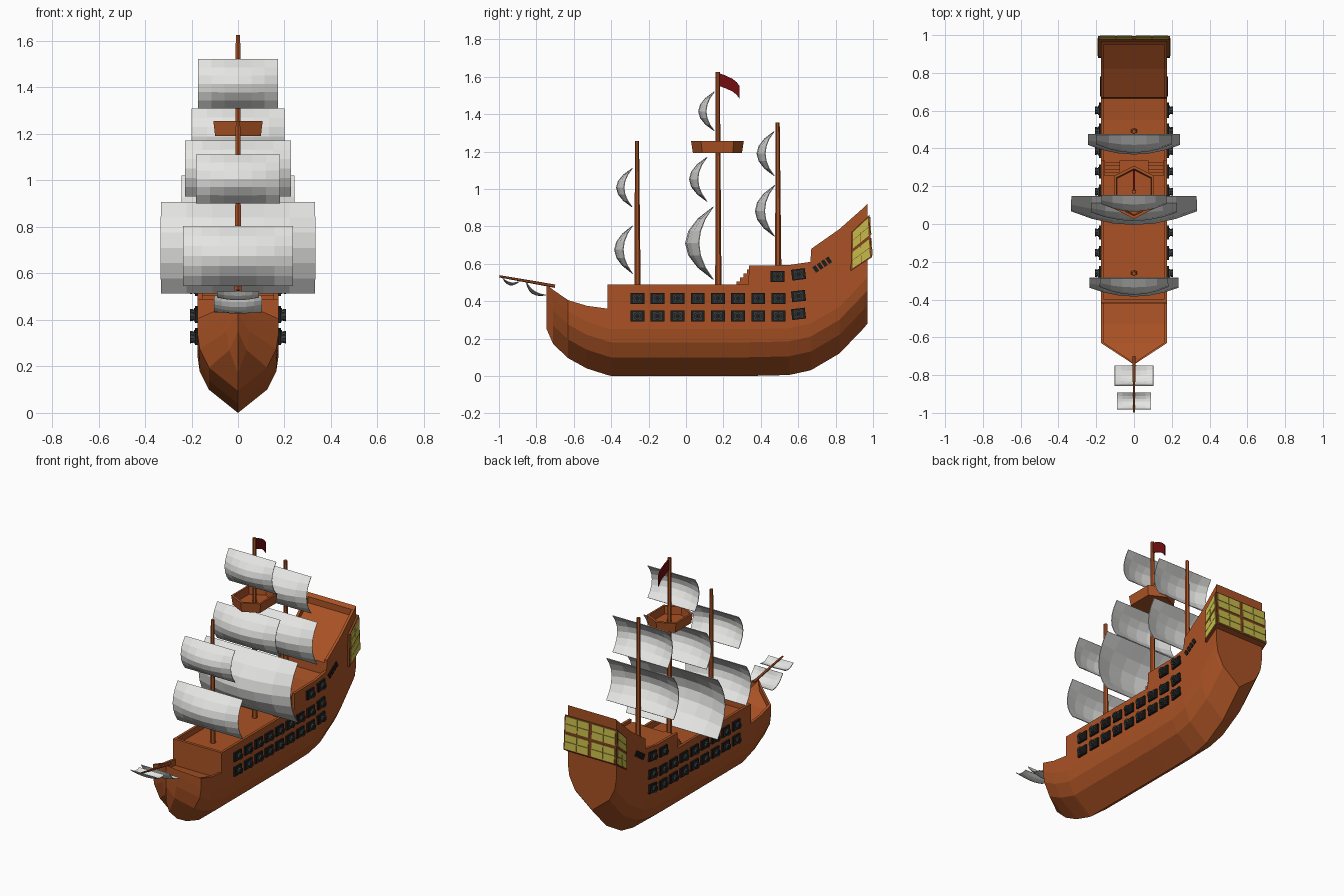
import bpy, bmesh, math
from mathutils import Vector, Matrix

if "Cube" in bpy.data.objects:
    bpy.data.objects.remove(bpy.data.objects["Cube"])


def material(name, r, g, b):
    m = bpy.data.materials.new(name)
    m.diffuse_color = (r, g, b, 1)
    m.use_nodes = True
    m.node_tree.nodes["Principled BSDF"].inputs["Base Color"].default_value = m.diffuse_color
    return m


WOOD = material("wood brown", 0.40, 0.085, 0.018)
TRIM = material("dark trim brown", 0.22, 0.05, 0.012)
SAIL = material("sail white", 0.78, 0.78, 0.77)
BLACK = material("port black", 0.012, 0.012, 0.012)
IRON = material("iron grey", 0.04, 0.045, 0.045)
GLASS = material("window yellow", 0.56, 0.50, 0.07)
RED = material("flag red", 0.17, 0.004, 0.005)


def finish(name, bm, mat, thick=0):
    if not thick:
        bmesh.ops.recalc_face_normals(bm, faces=bm.faces)
    me = bpy.data.meshes.new(name)
    bm.to_mesh(me)
    bm.free()
    me.materials.append(mat)
    ob = bpy.data.objects.new(name, me)
    bpy.context.collection.objects.link(ob)
    if thick:
        s = ob.modifiers.new("thickness", "SOLIDIFY")
        s.thickness, s.offset = thick, 0
    return ob


def add_box(bm, centre, size, tilt=0):
    mat = (Matrix.Translation(centre) @ Matrix.Rotation(tilt, 4, 'X')
           @ Matrix.Diagonal((*size, 1)))
    bmesh.ops.create_cube(bm, size=1, matrix=mat)


def add_rod(bm, a, b, r1, r2, sides):
    a, b = Vector(a), Vector(b)
    mat = (Matrix.Translation((a + b) / 2)
           @ (b - a).to_track_quat('Z', 'Y').to_matrix().to_4x4())
    bmesh.ops.create_cone(bm, cap_ends=True, segments=sides, radius1=r1, radius2=r2,
                          depth=(b - a).length, matrix=mat)


def add_grid(bm, rows):
    vs = [[bm.verts.new(p) for p in row] for row in rows]
    for r, s in zip(vs, vs[1:]):
        for i in range(len(r) - 1):
            bm.faces.new((r[i], r[i + 1], s[i + 1], s[i]))
    return vs


# Hull: cross-sections along y as (y, keel, width factor, rim height, deck height)
stations = [(-.745, .25, 0, .49, .47), (-.71, .17, .3, .46, .42), (-.63, .095, 1, .405, .365),
            (-.53, .04, 1, .375, .335), (-.42, .005, 1, .36, .32), (-.419, .005, 1, .49, .49),
            (-.40, 0, 1, .49, .49), (-.399, 0, 1, .49, .45), (.335, 0, 1, .49, .45),
            (.336, 0, 1, .59, .57), (.55, .005, 1, .593, .573), (.665, .03, 1, .61, .585),
            (.67, .032, 1, .68, .66), (.82, .12, 1, .785, .755), (.95, .255, 1, .90, .86),
            (.951, .256, 1, .90, .90), (.97, .28, 1, .92, .92)]
bm = bmesh.new()
rings = []
for y, k, w, top, deck in stations:
    half = [(.125 * w, k + .1), (.165 * w, k + .18), (.175 * w, min(k + .25, top - .01)),
            (.175 * w, top), (max(.175 * w - .017, 0), top), (max(.175 * w - .017, 0), deck)]
    sec = [(0, k)] + half + [(-x, z) for x, z in reversed(half)]
    rings.append([bm.verts.new((x, y, z)) for x, z in sec])
n = len(rings[0])
for a, b in zip(rings, rings[1:]):
    for i in range(n):
        j = (i + 1) % n
        bm.faces.new((a[i], a[j], b[j], b[i]))
bm.faces.new(rings[-1])
bmesh.ops.remove_doubles(bm, verts=bm.verts, dist=0.0004)
finish("hull", bm, WOOD)

# Stairs on both sides up to the half deck
bm = bmesh.new()
for side in (-1, 1):
    for i in range(5):
        top = .485 + .021 * i
        add_box(bm, (side * .115, .262 + .018 * i, (top + .44) / 2), (.08, .018, top - .44))
finish("deck_stairs", bm, WOOD)

# Masts and bowsprit
for name, y, base, top in (("fore_mast", -.262, .44, 1.255), ("main_mast", .17, .44, 1.625),
                           ("mizzen_mast", .49, .56, 1.355)):
    bm = bmesh.new()
    add_rod(bm, (0, y + .003, base), (0, y, top), .017, .011, 6)
    finish(name, bm, WOOD)
bm = bmesh.new()
add_rod(bm, (0, -.70, .48), (0, -.998, .533), .009, .006, 6)
finish("bowsprit", bm, WOOD)

# Crow's nest: open hexagonal tub
bm = bmesh.new()
hexa = [(0, -1), (1, -.62), (1, .62), (0, 1), (-1, .62), (-1, -.62)]
loops = []
for s, z in ((.93, 1.192), (1, 1.255), (.88, 1.255), (.84, 1.205)):
    loops.append([bm.verts.new((.106 * s * x, .168 + .141 * s * y, z)) for x, y in hexa])
for a, b in zip(loops, loops[1:]):
    for i in range(6):
        bm.faces.new((a[i], a[(i + 1) % 6], b[(i + 1) % 6], b[i]))
bm.faces.new(loops[0])
bm.faces.new(loops[-1])
finish("crows_nest", bm, WOOD)


# Sails: straight top and bottom edges, belly blown forward
def sail(name, half, a, b, depth, rows=6, cols=6):
    a, b = Vector(a), Vector(b)
    d = b - a
    out = Vector((d.y, -d.x)).normalized()
    grid = []
    for r in range(rows + 1):
        t = r / rows
        row = []
        for c in range(cols + 1):
            u = 2 * c / cols - 1
            p = a + d * t + out * depth * math.sin(math.pi * t) ** .85 * (1 - .48 * u * u)
            row.append((half * u, p.x, p.y))
        grid.append(row)
    bm = bmesh.new()
    add_grid(bm, grid)
    finish(name, bm, SAIL, .004)


for name, half, y, top, bottom, depth in (
        ("fore_lower_sail", .236, -.285, .803, .547, .097),
        ("fore_upper_sail", .181, -.287, 1.11, .903, .085),
        ("main_lower_sail", .332, .147, .905, .515, .15),
        ("main_middle_sail", .228, .113, 1.17, .933, .095),
        ("main_top_sail", .171, .152, 1.52, 1.31, .085),
        ("mizzen_lower_sail", .243, .475, 1.02, .745, .105),
        ("mizzen_upper_sail", .2, .472, 1.308, 1.07, .093)):
    sail(name, half, (y, top), (y, bottom), depth)
sail("bowsprit_inner_sail", .102, (-.855, .505), (-.748, .433), .034)
sail("bowsprit_outer_sail", .09, (-.98, .523), (-.892, .505), .028)

# Flag
bm = bmesh.new()
wave = [(.172, 1.62), (.21, 1.607), (.25, 1.588), (.272, 1.57), (.286, 1.55)]
add_grid(bm, [[(0, y, z - dz) for y, z in wave] for dz in (0, .068)])
finish("flag", bm, RED, .008)

# Gun ports: nine columns in two rows, plus two ports on the half deck
ports = [(-.26 + .1077 * i, z) for i in range(9) for z in (.415, .32)]
ports = [(y, z + (.012 if y > .55 else 0)) for y, z in ports] + [(.49, .532), (.602, .543)]
frames, barrels, mouths = bmesh.new(), bmesh.new(), bmesh.new()
for side in (-1, 1):
    for y, z in ports:
        tilt = .12 if y > .55 else 0
        add_box(frames, (side * .178, y, z), (.016, .074, .058), tilt)
        add_box(barrels, (side * .181, y, z), (.018, .046, .042), tilt)
        add_rod(barrels, (side * .18, y, z), (side * .206, y, z), .016, .021, 8)
        add_rod(mouths, (side * .2, y, z), (side * .2075, y, z), .013, .013, 8)
finish("gun_port_frames", frames, BLACK)
finish("cannon_barrels", barrels, IRON)
finish("cannon_mouths", mouths, BLACK)

# Slanted cabin windows below the poop deck
bm = bmesh.new()
for side in (-1, 1):
    for i in range(4):
        add_box(bm, (side * .176, .694 + .023 * i, .572 + .0155 * i), (.008, .02, .036), .59)
finish("cabin_windows", bm, BLACK)

# Stern gallery: slanted frame wrapped round the transom
gallery = [(.885, .77), (.98, .86), (.994, .635), (.88, .56)]
bm = bmesh.new()
ends = [[bm.verts.new((x, y, z)) for y, z in gallery] for x in (-.19, .19)]
for i in range(4):
    j = (i + 1) % 4
    bm.faces.new((ends[0][i], ends[0][j], ends[1][j], ends[1][i]))
for e in ends:
    bm.faces.new(e)
finish("stern_gallery", bm, TRIM)


# Gallery glass: rows of small panes on a four-cornered face
def panes(name, corners, cols, gap_u, gap_v):
    tl, tr, br, bl = map(Vector, corners)

    def at(u, v):
        return tl.lerp(tr, u).lerp(bl.lerp(br, u), v)

    bm = bmesh.new()
    for c in range(cols):
        for r in range(2):
            u0, u1 = (c + gap_u) / cols, (c + 1 - gap_u) / cols
            v0, v1 = (r + gap_v) / 2, (r + 1 - gap_v) / 2
            for i in range(2):
                for j in range(2):
                    ua, va = u0 + (u1 - u0) * (i + .02) / 2, v0 + (v1 - v0) * (j + .03) / 2
                    ub, vb = u0 + (u1 - u0) * (i + .98) / 2, v0 + (v1 - v0) * (j + .97) / 2
                    bm.faces.new([bm.verts.new(at(*p)) for p in
                                  ((ua, va), (ub, va), (ub, vb), (ua, vb))])
    finish(name, bm, GLASS, .007)


for side, name in ((-1, "left"), (1, "right")):
    panes(name + "_gallery_windows", [(side * .191, y, z) for y, z in gallery], 1, .08, .07)
panes("stern_windows", [(-.19, .981, .86), (.19, .981, .86),
                        (.19, .995, .635), (-.19, .995, .635)], 2, .05, .07)
